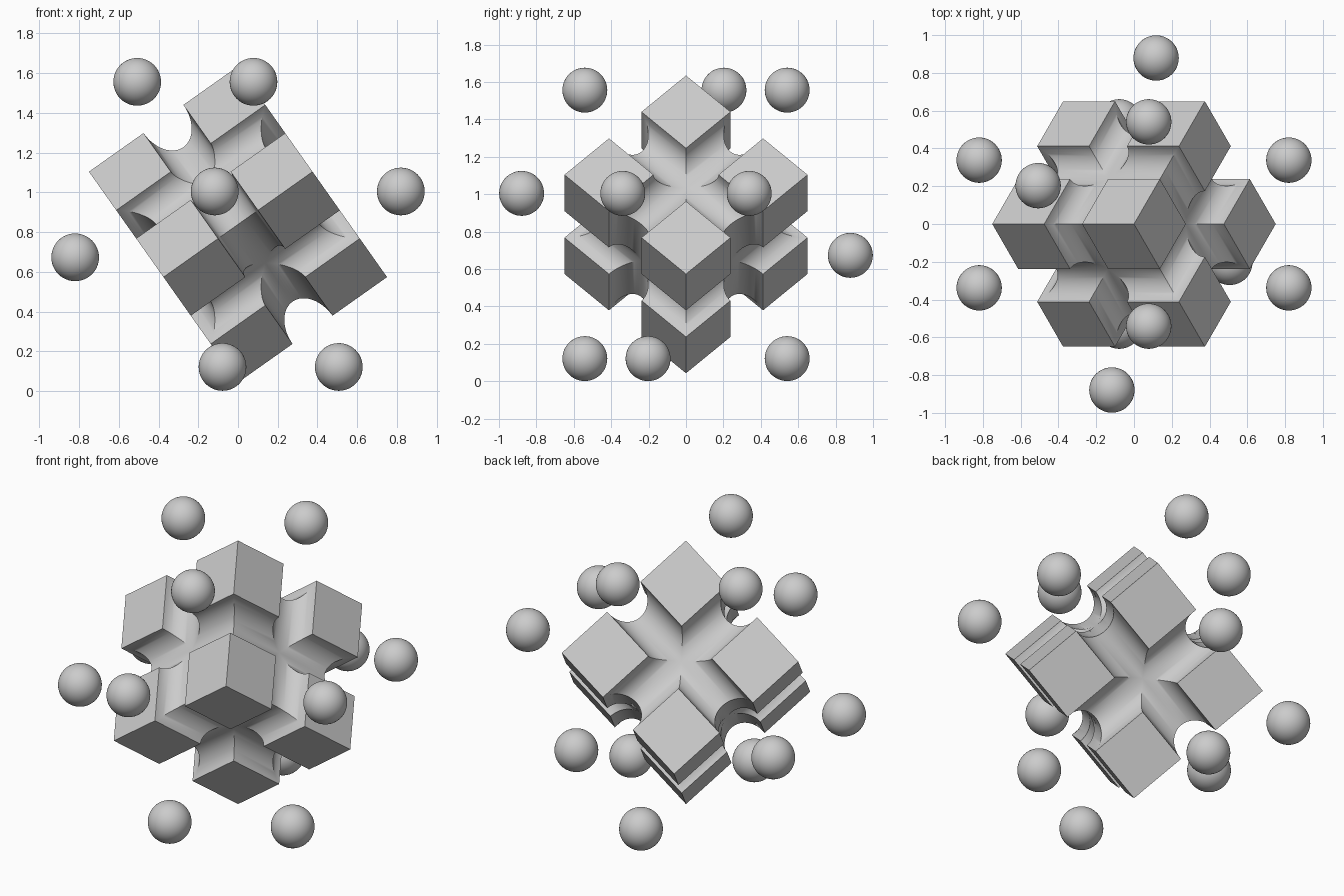
import bpy, bmesh, math
from mathutils import Matrix, Vector

if "Cube" in bpy.data.objects:
    bpy.data.objects.remove(bpy.data.objects["Cube"])

SIDE, GROOVE_R, BALL_R = 0.919, 0.123, 0.12
RING_R, RING_ANGLE, CENTRE_Z = 0.902, math.radians(32), 0.839
H, STEPS = SIDE / 2, 32

# Frame with the cube's body diagonal vertical
s = math.sqrt
axes = [Vector((s(2 / 3), 0, s(1 / 3))),
        Vector((-s(1 / 6), s(1 / 2), s(1 / 3))),
        Vector((-s(1 / 6), -s(1 / 2), s(1 / 3)))]
frame = Matrix.Translation((0, 0, CENTRE_Z)) @ Matrix(axes).transposed().to_4x4()

bm = bmesh.new()


def add_face(points):
    bm.faces.new([bm.verts.new(p) for p in points])


def groove_arm(out, along, across):
    """Half-round groove from the face centre, mitred into its neighbours."""
    rows = []
    for i in range(STEPS + 1):
        t = math.pi * i / STEPS
        u, d = GROOVE_R * math.cos(t), GROOVE_R * math.sin(t)
        base = out * (H - d) + across * u
        rows.append((base + along * abs(u), base + along * (H - d)))
    for (a, b), (c, d) in zip(rows, rows[1:]):
        add_face((a, b, d, c))


# Grooved cube: each face has four groove arms and four square corner pads
units = [Vector((1, 0, 0)), Vector((0, 1, 0)), Vector((0, 0, 1))]
for n in range(3):
    a, b = units[(n + 1) % 3], units[(n + 2) % 3]
    for side in (-1, 1):
        out = units[n] * side
        for sgn in (-1, 1):
            groove_arm(out, a * sgn, b)
            groove_arm(out, b * sgn, a)
            for sgn2 in (-1, 1):
                add_face([out * H + a * sgn * x + b * sgn2 * y for x, y in
                          ((GROOVE_R, GROOVE_R), (H, GROOVE_R), (H, H), (GROOVE_R, H))])
bmesh.ops.remove_doubles(bm, verts=bm.verts[:], dist=1e-5)
bmesh.ops.recalc_face_normals(bm, faces=bm.faces[:])
mesh = bpy.data.meshes.new("grooved_cube")
bm.to_mesh(mesh)
bm.free()
body = bpy.data.objects.new("grooved_cube", mesh)
bpy.context.collection.objects.link(body)
body.matrix_world = frame
bpy.context.view_layer.objects.active = body
body.select_set(True)
bpy.ops.object.shade_smooth_by_angle(angle=math.radians(30))

# Three rings of four balls, one in each plane of the cube's axes
for a, b in ((0, 1), (0, 2), (2, 1)):
    for k in range(4):
        t = math.pi / 2 - RING_ANGLE + k * math.pi / 2
        p = Vector((0, 0, 0))
        p[a], p[b] = RING_R * math.cos(t), RING_R * math.sin(t)
        bpy.ops.mesh.primitive_uv_sphere_add(segments=48, ring_count=24,
                                             radius=BALL_R, location=frame @ p)
        bpy.context.object.name = "ball"
        bpy.ops.object.shade_smooth()
